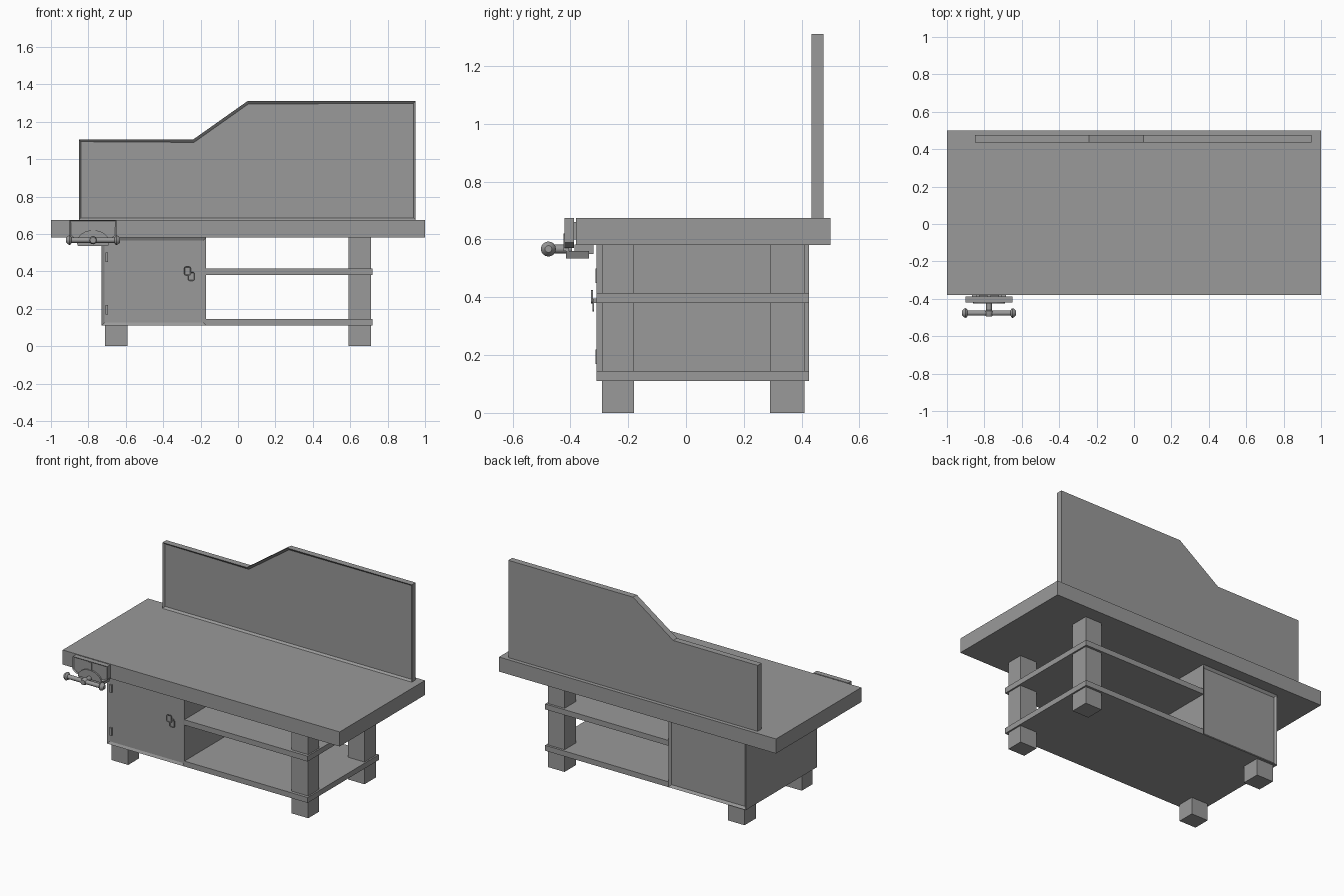
import bpy, bmesh, math
from mathutils import Vector, Matrix

cube = bpy.data.objects.get("Cube")
if cube:
    bpy.data.objects.remove(cube, do_unlink=True)

grey = bpy.data.materials.new("workshop grey")
grey.use_nodes = True
grey.diffuse_color = (0.32, 0.32, 0.32, 1)
grey.node_tree.nodes["Principled BSDF"].inputs["Base Color"].default_value = grey.diffuse_color


def finish(name, bm):
    mesh = bpy.data.meshes.new(name)
    bmesh.ops.recalc_face_normals(bm, faces=bm.faces)
    bm.to_mesh(mesh)
    bm.free()
    mesh.materials.append(grey)
    obj = bpy.data.objects.new(name, mesh)
    bpy.context.collection.objects.link(obj)
    return obj


def prism(name, outline, y0, y1, front=None, back=None):
    """Extrude an x-z outline along y; front/back give (border, recess)."""
    bm = bmesh.new()
    face = bm.faces.new([bm.verts.new((x, y0, z)) for x, z in outline])
    ext = bmesh.ops.extrude_face_region(bm, geom=[face])
    moved = [v for v in ext["geom"] if isinstance(v, bmesh.types.BMVert)]
    bmesh.ops.translate(bm, verts=moved, vec=(0, y1 - y0, 0))
    bmesh.ops.recalc_face_normals(bm, faces=bm.faces)
    for side, spec in ((-1, front), (1, back)):
        if spec:
            faces = [f for f in bm.faces if f.normal.y * side > 0.9]
            bmesh.ops.inset_region(bm, faces=faces, thickness=spec[0])
            verts = {v for f in faces for v in f.verts}
            bmesh.ops.translate(bm, verts=list(verts), vec=(0, -side * spec[1], 0))
    return finish(name, bm)


def box(name, x, y, z, **panels):
    outline = [(x[0], z[0]), (x[1], z[0]), (x[1], z[1]), (x[0], z[1])]
    return prism(name, outline, y[0], y[1], **panels)


def lathe(name, profile, centre, axis, sides=16):
    """Revolve (distance, radius) points around an axis."""
    turn = Vector((0, 0, 1)).rotation_difference(Vector(axis)).to_matrix()
    bm = bmesh.new()
    rings = []
    for d, r in profile:
        ring = []
        for i in range(sides):
            a = math.tau * i / sides
            p = turn @ Vector((r * math.cos(a), r * math.sin(a), d))
            ring.append(bm.verts.new(p + Vector(centre)))
        rings.append(ring)
    for a, b in zip(rings, rings[1:]):
        for i in range(sides):
            j = (i + 1) % sides
            bm.faces.new((a[i], a[j], b[j], b[i]))
    bm.faces.new(rings[0])
    bm.faces.new(rings[-1])
    obj = finish(name, bm)
    bpy.ops.object.select_all(action="DESELECT")
    bpy.context.view_layer.objects.active = obj
    obj.select_set(True)
    bpy.ops.object.shade_smooth_by_angle(angle=math.radians(40))
    return obj


# Worktop and stepped backboard
box("worktop", (-1, 1), (-0.38, 0.5), (0.58, 0.675))
prism("backboard", [(-0.85, 0.675), (0.95, 0.675), (0.95, 1.31), (0.05, 1.31),
                    (-0.24, 1.105), (-0.85, 1.105)], 0.435, 0.475, front=(0.016, 0.012))

# Legs: full height at the open end, short feet under the cabinet
for side, x in (("left", (0.59, 0.71)), ("right", (-0.71, -0.59))):
    top = 0.58 if side == "left" else 0.11
    for end, y in (("front", (-0.29, -0.18)), ("back", (0.29, 0.41))):
        box(f"{end}_{side}_leg", x, y, (0, top))

# Shelves
box("lower_shelf", (-0.17, 0.72), (-0.31, 0.425), (0.11, 0.145))
box("middle_shelf", (-0.17, 0.72), (-0.31, 0.425), (0.38, 0.415))

# Cabinet with recessed door and back panel
box("cabinet", (-0.73, -0.17), (-0.31, 0.425), (0.11, 0.58),
    front=(0.022, 0.008), back=(0.022, 0.012))
for label, z in (("lower", 0.17), ("upper", 0.45)):
    box(f"{label}_hinge", (-0.708, -0.696), (-0.313, -0.3), (z, z + 0.05))

# Latch: two overlapping rounded plates on a stem
for label, x, z, y in (("upper", -0.27, 0.402, -0.328), ("lower", -0.25, 0.373, -0.324)):
    outline = []
    for cx, cz, start in ((1, 1, 0), (-1, 1, 90), (-1, -1, 180), (1, -1, 270)):
        for step in (0, 45, 90):
            a = math.radians(start + step)
            outline.append((x + cx * 0.01 + 0.008 * math.cos(a),
                            z + cz * 0.015 + 0.008 * math.sin(a)))
    prism(f"{label}_latch_plate", outline, y, y + 0.006, front=(0.004, 0.003))
box("latch_stem", (-0.268, -0.252), (-0.324, -0.302), (0.38, 0.395))

# Vise jaw, with tapered lower body
VX = -0.775
prism("vise_jaw", [(VX - 0.125, 0.59), (VX - 0.1, 0.57), (VX + 0.1, 0.57),
                   (VX + 0.125, 0.59), (VX + 0.125, 0.675), (VX - 0.125, 0.675)],
      -0.42, -0.387, front=(0.008, 0.006))
box("vise_jaw_web", (VX - 0.012, VX + 0.012), (-0.42, -0.41), (0.58, 0.668))
arch = [(VX + 0.085 * math.cos(math.pi * i / 12), 0.56 + 0.06 * math.sin(math.pi * i / 12))
        for i in range(13)]
prism("vise_arch", arch, -0.424, -0.405)
prism("vise_slide", [(VX - 0.08, 0.535), (VX + 0.08, 0.535), (VX + 0.09, 0.56),
                     (VX - 0.09, 0.56)], -0.415, -0.335)
box("vise_guide", (VX - 0.07, VX + 0.07), (-0.385, -0.32), (0.55, 0.582))
for i in (-1, 0, 1):
    box("vise_rear_pad", (VX + i * 0.06 - 0.01, VX + i * 0.06 + 0.01),
        (-0.39, -0.378), (0.6, 0.66))

# Vise screw and sliding handle with end knobs
lathe("vise_screw", [(-0.08, 0.016), (-0.065, 0.022), (-0.05, 0.022), (-0.045, 0.015),
                     (0.02, 0.015)], (VX, -0.415, 0.567), (0, 1, 0))
half = [(0, 0.014), (0.115, 0.014), (0.118, 0.022), (0.125, 0.026), (0.133, 0.023),
        (0.145, 0.012)]
lathe("vise_handle", [(-d, r) for d, r in reversed(half[1:])] + half,
      (VX, -0.476, 0.567), (1, 0, 0))
